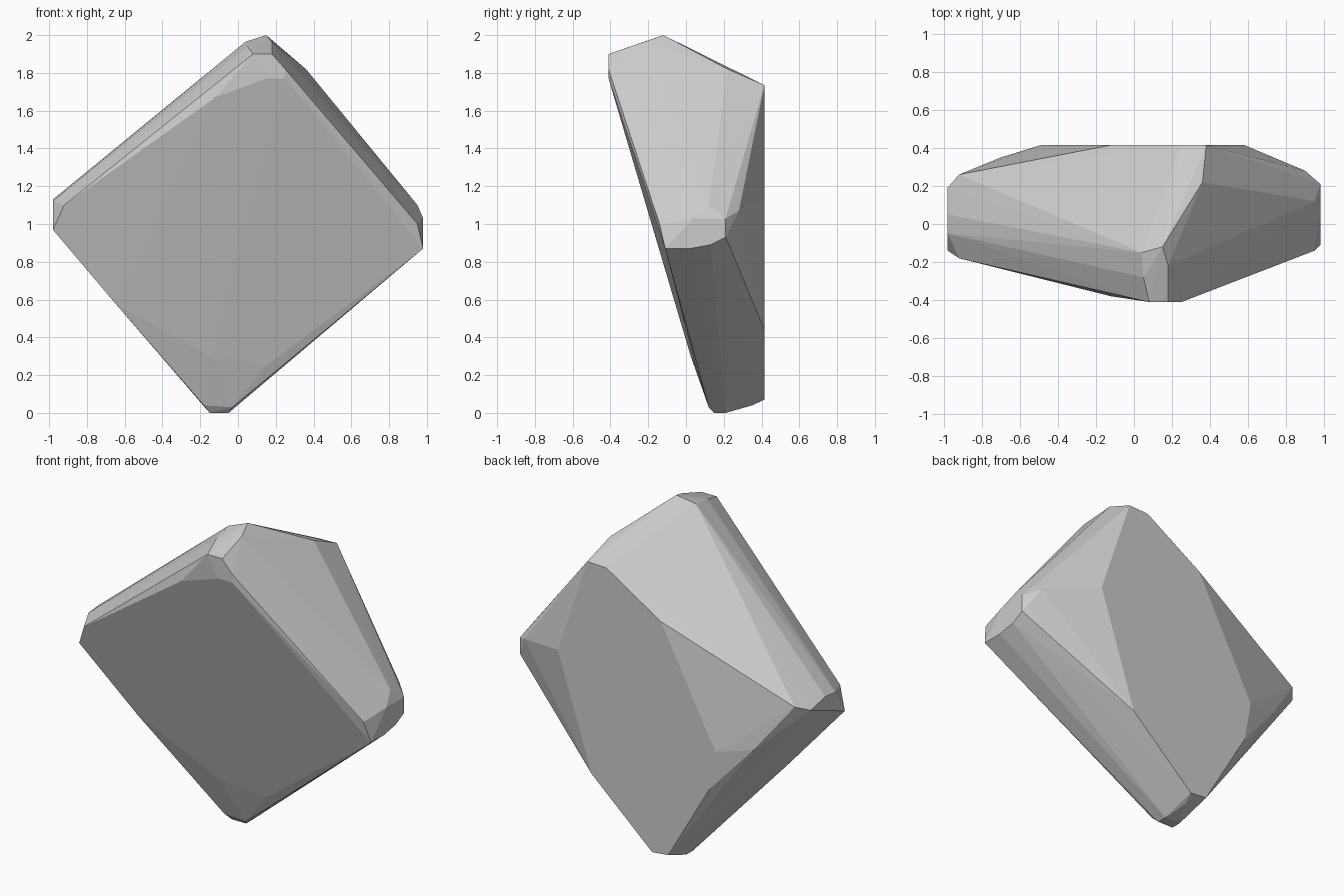
import bpy
import bmesh

default_cube = bpy.data.objects.get("Cube")
if default_cube:
    bpy.data.objects.remove(default_cube, do_unlink=True)

# Corner clusters of the faceted stone; the convex hull spans them
top_corner = [
    (0.15, -0.12, 2.00), (0.04, -0.15, 1.965), (0.05, -0.28, 1.94),
    (0.18, -0.22, 1.965), (0.08, -0.41, 1.90), (0.18, -0.41, 1.90),
    (0.25, -0.41, 1.82), (0.25, -0.41, 1.77), (0.15, -0.41, 1.77),
    (-0.12, -0.38, 1.67), (0.36, 0.22, 1.82),
]
right_corner = [
    (0.98, -0.11, 0.87), (0.98, 0.02, 0.87), (0.98, 0.13, 0.89),
    (0.98, 0.21, 0.93), (0.98, 0.21, 1.03), (0.98, 0.04, 1.03),
    (0.95, -0.14, 1.00), (0.95, 0.12, 1.10), (0.90, 0.28, 1.07),
]
left_corner = [
    (-0.98, -0.14, 0.97), (-0.92, -0.18, 1.10), (-0.98, -0.05, 1.12),
    (-0.98, 0.05, 1.13), (-0.98, 0.19, 1.10), (-0.92, 0.26, 1.13),
    (-0.70, 0.35, 0.84), (-0.65, -0.045, 0.58),
]
bottom_corner = [
    (-0.18, 0.12, 0.04), (-0.15, 0.15, 0.0), (-0.05, 0.15, 0.0),
    (-0.15, 0.21, 0.0), (-0.05, 0.21, 0.0), (-0.03, 0.12, 0.03),
    (-0.08, 0.35, 0.04), (-0.15, 0.025, 0.30), (0.15, 0.05, 0.25),
]
# Outline (x, z) of the flat back face
back_outline = [
    (0.38, 1.735), (0.25, 1.73), (-0.12, 1.50), (-0.49, 0.80), (-0.45, 0.56),
    (-0.17, 0.08), (-0.06, 0.07), (0.35, 0.44), (0.58, 1.14),
]
back_face = [(x, 0.415, z) for x, z in back_outline]

# Wrap the corners in a hull and merge the flat regions
bm = bmesh.new()
for co in top_corner + right_corner + left_corner + bottom_corner + back_face:
    bm.verts.new(co)
bmesh.ops.convex_hull(bm, input=bm.verts[:])
loose = [v for v in bm.verts if not v.link_faces]
bmesh.ops.delete(bm, geom=loose, context='VERTS')
bmesh.ops.dissolve_limit(bm, angle_limit=0.01, verts=bm.verts[:], edges=bm.edges[:])
bmesh.ops.recalc_face_normals(bm, faces=bm.faces[:])

mesh = bpy.data.meshes.new("stone")
bm.to_mesh(mesh)
bm.free()
stone = bpy.data.objects.new("stone", mesh)
bpy.context.collection.objects.link(stone)

# Plain grey stone
grey = (0.6, 0.6, 0.6, 1.0)
mat = bpy.data.materials.new("stone grey")
mat.use_nodes = True
mat.diffuse_color = grey
bsdf = next(n for n in mat.node_tree.nodes if n.type == 'BSDF_PRINCIPLED')
bsdf.inputs["Base Color"].default_value = grey
mesh.materials.append(mat)
